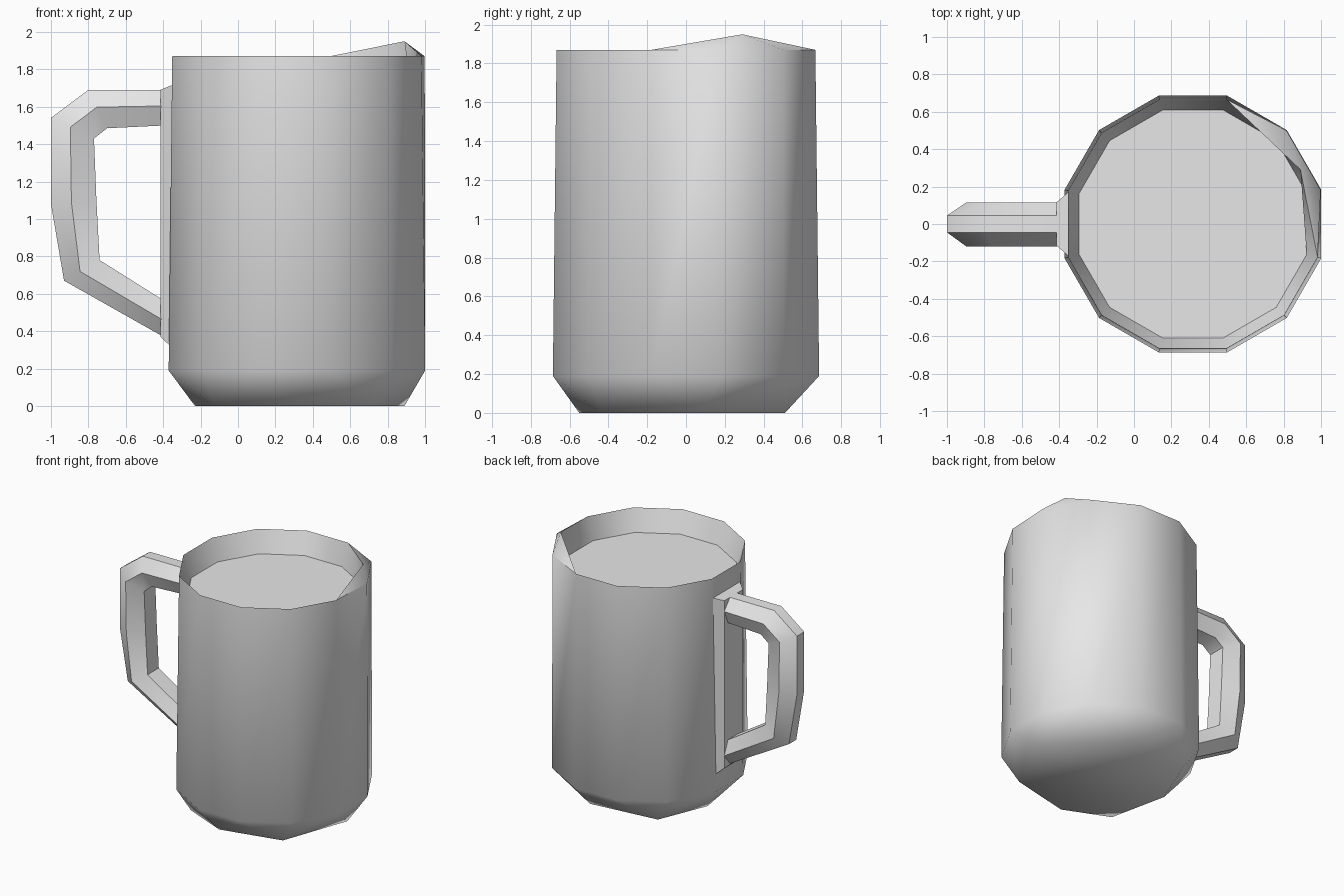
import bpy, bmesh
from math import radians, cos, sin

cube = bpy.data.objects.get("Cube")
if cube:
    bpy.data.objects.remove(cube)

grey = bpy.data.materials.new("light_grey")
grey.use_nodes = True
COLOUR = (0.8, 0.8, 0.8, 1)
grey.diffuse_color = COLOUR
grey.node_tree.nodes["Principled BSDF"].inputs["Base Color"].default_value = COLOUR

SIDES = 12
CENTRE = 0.315


def ring(bm, radius, z):
    """Twelve corner points around the vessel axis."""
    angles = [radians(15 + 30 * k) for k in range(SIDES)]
    return [bm.verts.new((CENTRE + radius * cos(a), radius * sin(a), z)) for a in angles]


def bridge(bm, lower, upper):
    """Faces between two closed rings, dropping repeated corners."""
    n = len(lower)
    for k in range(n):
        j = (k + 1) % n
        corners = list(dict.fromkeys((lower[k], lower[j], upper[j], upper[k])))
        bm.faces.new(corners)


def finish(bm, name, fix_normals=True):
    if fix_normals:
        bmesh.ops.recalc_face_normals(bm, faces=bm.faces[:])
    mesh = bpy.data.meshes.new(name)
    bm.to_mesh(mesh)
    bm.free()
    mesh.materials.append(grey)
    obj = bpy.data.objects.new(name, mesh)
    bpy.context.collection.objects.link(obj)
    bpy.ops.object.select_all(action="DESELECT")
    obj.select_set(True)
    bpy.context.view_layer.objects.active = obj
    bpy.ops.object.shade_smooth_by_angle(angle=radians(46))
    return obj


# Vessel: uneven seven-sided foot, chamfer, wall, spout and inner wall
bm = bmesh.new()
foot_outline = [(0.70, -0.44), (0.89, 0.09), (0.48, 0.51), (-0.07, 0.45),
                (-0.23, 0.06), (-0.13, -0.40), (0.22, -0.55)]
foot = [bm.verts.new((x, y, 0)) for x, y in foot_outline]
shoulder = ring(bm, 0.71, 0.19)
bmesh.ops.convex_hull(bm, input=foot + shoulder)
cap = [f for f in bm.faces if all(v.co.z > 0.1 for v in f.verts)]
bmesh.ops.delete(bm, geom=cap, context="FACES_ONLY")
inner_edges = [e for e in bm.edges if not e.link_faces]
bmesh.ops.delete(bm, geom=inner_edges, context="EDGES")

rim = ring(bm, 0.69, 1.87)
for v in rim[:2]:
    v.co.x = CENTRE + (v.co.x - CENTRE) * 1.025
    v.co.y *= 1.025
bridge(bm, shoulder, rim)

# Spout leans in from the rim to a raised tip
tip = bm.verts.new((0.89, 0.29, 1.95))
for a, b in ((rim[2], rim[1]), (rim[1], rim[0]), (rim[0], rim[-1])):
    bm.faces.new((a, b, tip))

# Inner wall ends at the filled level
level = ring(bm, 0.63, 1.70)
bridge(bm, level, [tip, tip] + rim[2:])
bm.faces.new(level)
finish(bm, "vessel")

# Mounting plate between the wall and the handle
bm = bmesh.new()
points = []
for x, half_width, low, high in ((-0.34, 0.18, 0.30, 1.72), (-0.415, 0.115, 0.37, 1.69)):
    for y in (-half_width, half_width):
        for z in (low, high):
            points.append(bm.verts.new((x, y, z)))
bmesh.ops.convex_hull(bm, input=points)
bmesh.ops.dissolve_limit(bm, angle_limit=radians(1), verts=bm.verts[:], edges=bm.edges[:])
finish(bm, "handle_mount")

# Handle: six-sided tube between an outer and an inner outline (x, z)
outer = [(-0.39, 1.69), (-0.80, 1.69), (-1.0, 1.54), (-1.0, 1.08), (-0.93, 0.67), (-0.39, 0.365)]
inner = [(-0.39, 1.50), (-0.70, 1.485), (-0.77, 1.43), (-0.757, 1.10), (-0.74, 0.78), (-0.39, 0.56)]
section = [(0, -0.045), (0.45, -0.12), (1, -0.07), (1, 0.07), (0.45, 0.115), (0, 0.045)]
bm = bmesh.new()
loops = []
for (ox, oz), (ix, iz) in zip(outer, inner):
    loops.append([bm.verts.new((ox + (ix - ox) * t, y, oz + (iz - oz) * t)) for t, y in section])
for a, b in zip(loops, loops[1:]):
    bridge(bm, a, b)
bm.faces.new(loops[0])
bm.faces.new(loops[-1])
finish(bm, "handle")
